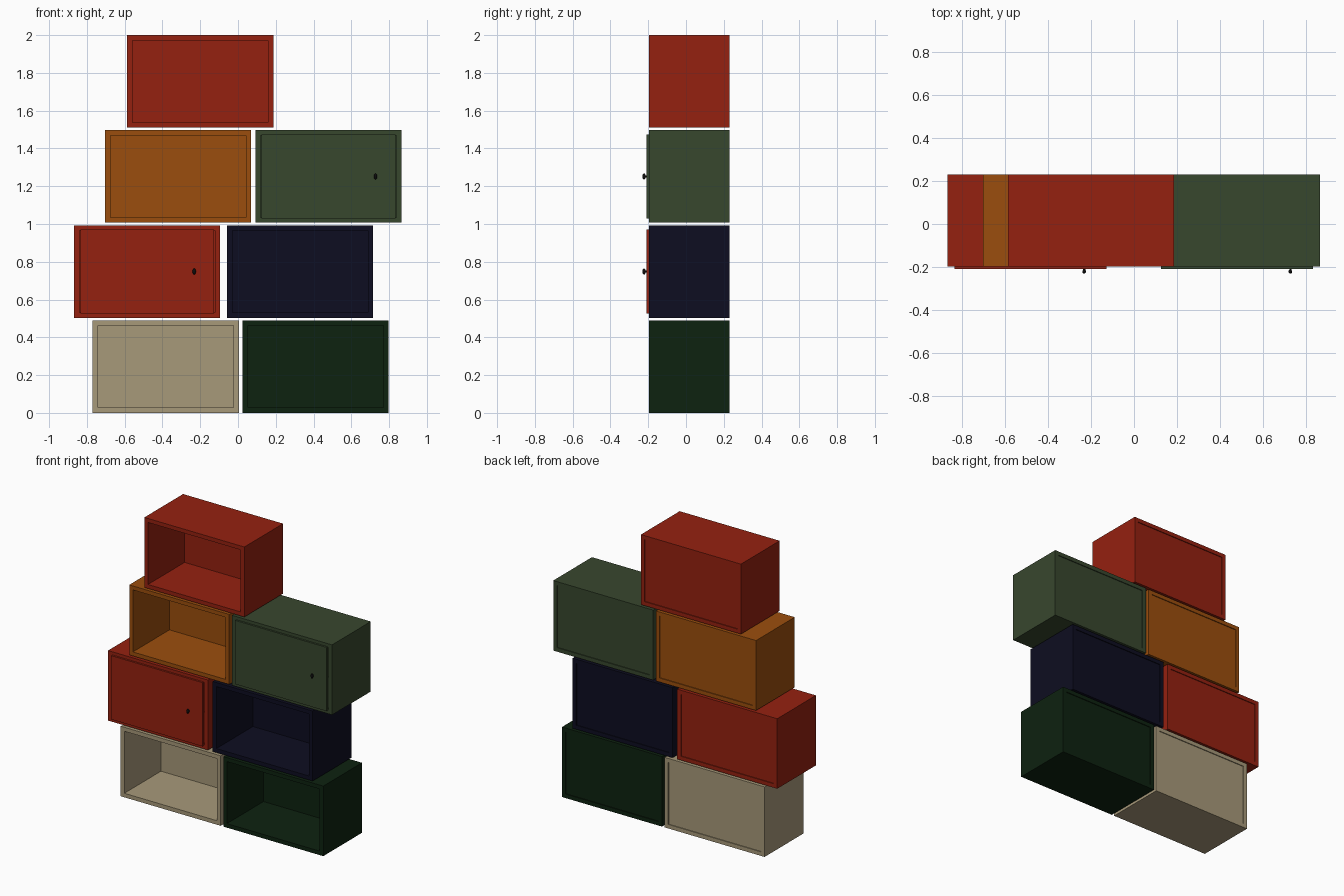
import bpy
import bmesh
from mathutils import Matrix, Vector

W, H = 0.774, 0.49             # module width and height
FRONT, BACK = -0.197, 0.231    # module depth range
PITCH = (2 - H) / 3            # spacing between shelf rows
WALL = 0.028
DOOR_T = 0.013

cube = bpy.data.objects.get("Cube")
if cube:
    bpy.data.objects.remove(cube, do_unlink=True)


def material(name, color):
    m = bpy.data.materials.new(name)
    m.use_nodes = True
    rgba = (*color, 1)
    m.diffuse_color = rgba
    bsdf = m.node_tree.nodes["Principled BSDF"]
    bsdf.inputs["Base Color"].default_value = rgba
    bsdf.inputs["Roughness"].default_value = 0.7
    return m


RED = material("brick red", (0.30, 0.015, 0.005))
ORANGE = material("burnt orange", (0.33, 0.076, 0.004))
SAGE = material("sage green", (0.039, 0.063, 0.027))
NAVY = material("navy blue", (0.004, 0.004, 0.015))
BEIGE = material("beige", (0.39, 0.32, 0.193))
FOREST = material("forest green", (0.004, 0.016, 0.005))
BLACK = material("knob black", (0.004, 0.004, 0.004))


def finish(bm, name, mat):
    bmesh.ops.recalc_face_normals(bm, faces=bm.faces)
    mesh = bpy.data.meshes.new(name)
    bm.to_mesh(mesh)
    bm.free()
    mesh.materials.append(mat)
    obj = bpy.data.objects.new(name, mesh)
    bpy.context.collection.objects.link(obj)
    return obj


def block(lo, hi):
    lo, hi = Vector(lo), Vector(hi)
    bm = bmesh.new()
    bmesh.ops.create_cube(bm, size=1, matrix=Matrix.Translation((lo + hi) / 2)
                          @ Matrix.Diagonal((*(hi - lo), 1)))
    return bm


def recess(bm, direction, depth):
    """Inset the face looking along y and push it straight into the block."""
    face = next(f for f in bm.faces if f.normal.y * direction > 0.9)
    bmesh.ops.inset_region(bm, faces=[face], thickness=WALL, use_even_offset=True)
    new = bmesh.ops.extrude_discrete_faces(bm, faces=[face])["faces"]
    bmesh.ops.translate(bm, verts=new[0].verts, vec=(0, -direction * depth, 0))


def knob(x, z, name):
    bm = bmesh.new()
    # Stem
    bmesh.ops.create_cone(bm, cap_ends=True, segments=12, radius1=0.005, radius2=0.005,
                          depth=0.014,
                          matrix=Matrix.Translation((x, FRONT - DOOR_T - 0.005, z))
                          @ Matrix.Rotation(1.5708, 4, "X"))
    # Oval grip
    bmesh.ops.create_uvsphere(bm, u_segments=16, v_segments=10, radius=1,
                              matrix=Matrix.Translation((x, FRONT - DOOR_T - 0.012, z))
                              @ Matrix.Diagonal((0.009, 0.009, 0.016, 1)))
    obj = finish(bm, name, BLACK)
    for p in obj.data.polygons:
        p.use_smooth = True


def module(name, left, row, mat, door=False):
    z = row * PITCH
    # Open shell with a slightly sunk back panel
    bm = block((left, FRONT, z), (left + W, BACK, z + H))
    recess(bm, -1, 0.405)
    recess(bm, 1, 0.006)
    finish(bm, name + "_box", mat)
    # Front door and its knob
    if door:
        dx, dz = 0.033, 0.022
        finish(block((left + dx, FRONT - DOOR_T, z + dz),
                     (left + W - dx, FRONT, z + H - dz)), name + "_door", mat)
        knob(left + W - 0.138, z + H / 2, name + "_knob")


module("bottom_beige", -0.770, 0, BEIGE)
module("bottom_forest", 0.024, 0, FOREST)
module("lower_red", -0.868, 1, RED, door=True)
module("lower_navy", -0.058, 1, NAVY)
module("upper_orange", -0.704, 2, ORANGE)
module("upper_sage", 0.092, 2, SAGE, door=True)
module("top_red", -0.587, 3, RED)
